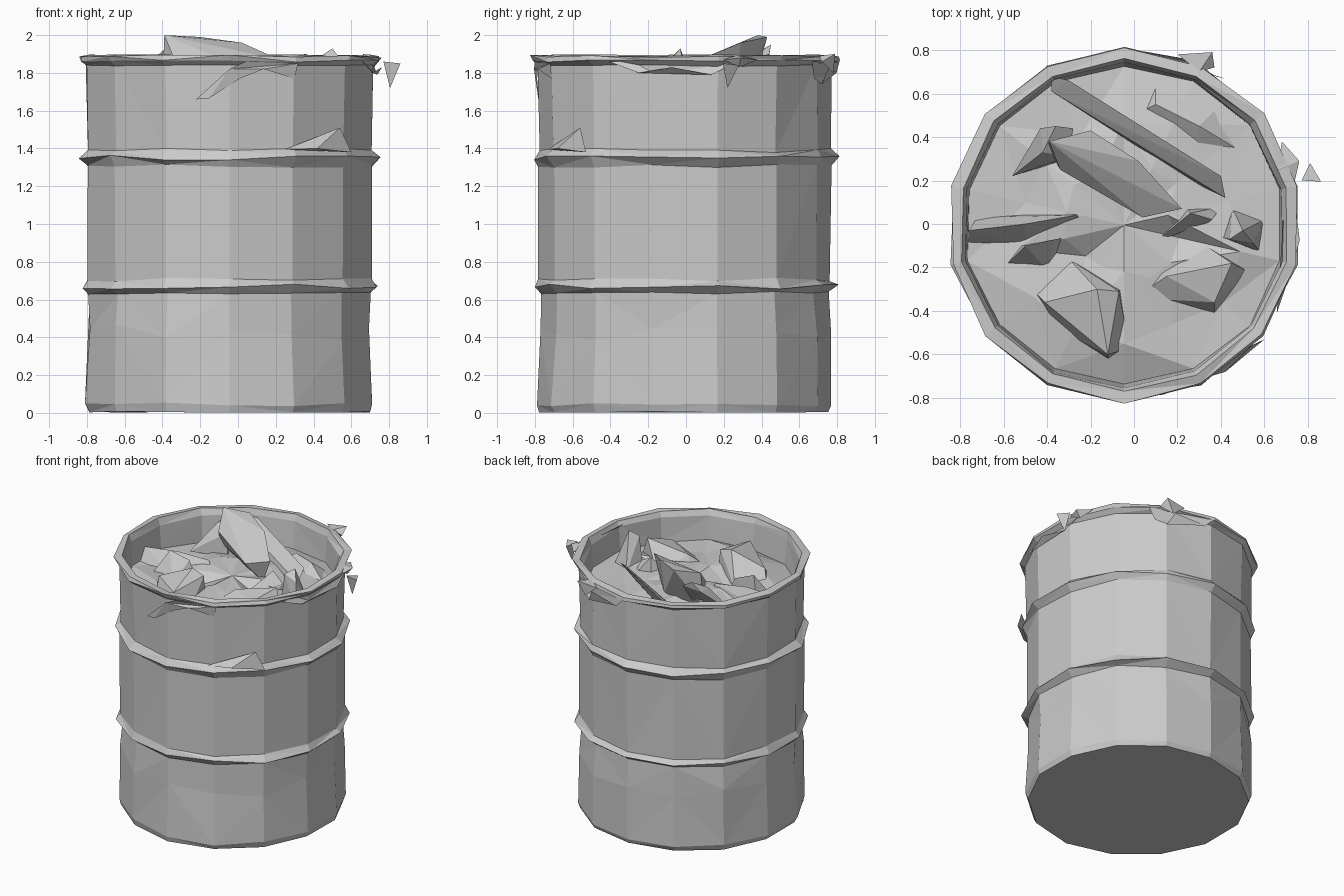
import bpy, bmesh, math, random
from mathutils import Vector

random.seed(7)
CX, CY, SIDES = -0.045, -0.005, 14


def finish(bm, name, recalc=True):
    if recalc:
        bmesh.ops.recalc_face_normals(bm, faces=bm.faces)
    mesh = bpy.data.meshes.new(name)
    bm.to_mesh(mesh)
    bm.free()
    obj = bpy.data.objects.new(name, mesh)
    bpy.context.collection.objects.link(obj)
    return obj


def jit(a):
    return random.uniform(-a, a)


def ring(bm, r, z, jr=0.0, jz=0.0, n=SIDES, phase=0.5):
    out = []
    for i in range(n):
        a = math.tau * (i + phase) / n
        rr = r + jit(jr)
        out.append(bm.verts.new((CX + rr * math.cos(a), CY + rr * math.sin(a), max(0, z + jit(jz)))))
    return out


def bridge(bm, lo, hi):
    n = len(lo)
    for i in range(n):
        j = (i + 1) % n
        if i % 2:
            bm.faces.new((lo[i], lo[j], hi[j]))
            bm.faces.new((lo[i], hi[j], hi[i]))
        else:
            bm.faces.new((lo[i], lo[j], hi[i]))
            bm.faces.new((lo[j], hi[j], hi[i]))


def hull(name, pts):
    """Crumpled solid wrapped round a few points."""
    bm = bmesh.new()
    for p in pts:
        bm.verts.new(p)
    res = bmesh.ops.convex_hull(bm, input=bm.verts)
    loose = [v for v in bm.verts if not v.link_faces]
    bmesh.ops.delete(bm, geom=loose, context='VERTS')
    return finish(bm, name)


def wad(name, outline, top, base=1.64):
    """Crumpled lump: outline on the rubbish level plus raised points."""
    return hull(name, [(x, y, base) for x, y in outline] + list(top))


# Dented drum shell: radius, height, radius jitter, height jitter
profile = [
    (0.765, 0.005, 0.008, 0.004), (0.780, 0.045, 0.008, 0.012),
    (0.768, 0.42, 0.012, 0.05),
    (0.760, 0.635, 0.008, 0.01), (0.805, 0.67, 0.012, 0.015), (0.772, 0.705, 0.008, 0.01),
    (0.772, 1.305, 0.006, 0.01), (0.808, 1.35, 0.012, 0.015), (0.772, 1.39, 0.008, 0.012),
    (0.780, 1.84, 0.006, 0.006), (0.812, 1.862, 0.008, 0.006), (0.815, 1.888, 0.01, 0.008),
    (0.765, 1.892, 0.008, 0.006), (0.745, 1.85, 0.006, 0.006), (0.735, 1.66, 0.006, 0.02),
]
bm = bmesh.new()
rings = [ring(bm, *p) for p in profile]
for lo, hi in zip(rings, rings[1:]):
    bridge(bm, lo, hi)
bm.faces.new(list(reversed(rings[0])))
# Crumpled rubbish surface inside the drum
for r, jz in ((0.52, 0.05), (0.26, 0.05)):
    inner = ring(bm, r, 1.70, 0.06, jz)
    bridge(bm, rings[-1], inner)
    rings.append(inner)
mid = bm.verts.new((CX, CY, 1.72))
for i in range(SIDES):
    bm.faces.new((rings[-1][i], rings[-1][(i + 1) % SIDES], mid))
finish(bm, "drum_shell")

# Tall slanted slab
hull("tall_slab", [(-.39, .38, 2.0), (-.2, .43, 1.99), (.02, .29, 1.96), (.22, .07, 1.87),
                   (.04, .03, 1.82), (-.34, .25, 1.88), (-.4, .36, 1.74), (0, .26, 1.7), (.14, .1, 1.68)])
hull("slab_end", [(-.43, .44, 1.89), (-.36, .45, 1.95), (-.28, .44, 1.9), (-.42, .33, 1.88),
                  (-.3, .31, 1.86), (-.56, .22, 1.68), (-.3, .3, 1.68)])
# Long strip behind the slab
hull("long_strip", [(-.38, .68, 1.82), (-.3, .66, 1.84), (.4, .22, 1.81), (.42, .12, 1.74),
                    (-.38, .61, 1.78), (.26, .2, 1.68), (-.36, .6, 1.66)])
# Lumps of rubbish
wad("left_ridge", [(-.76, -.1), (-.5, -.1), (-.2, 0), (-.25, .06), (-.72, .03)],
    [(-.76, -.03, 1.76), (-.5, -.0, 1.78), (-.27, .04, 1.76)])
wad("left_lump", [(-.6, -.2), (-.4, -.21), (-.3, -.06), (-.52, -.1)],
    [(-.5, -.1, 1.83), (-.36, -.07, 1.78)])
wad("front_lump", [(-.48, -.29), (-.36, -.48), (-.12, -.63), (-.02, -.57), (-.06, -.3), (-.3, -.16)],
    [(-.17, -.3, 1.86), (-.07, -.31, 1.83), (-.12, -.6, 1.8), (-.41, -.36, 1.76)])
wad("right_lump", [(.0, -.34), (.37, -.42), (.53, -.22), (.3, -.08), (.1, -.2)],
    [(.37, -.36, 1.77), (.45, -.18, 1.83), (.15, -.24, 1.76)])
wad("right_spike", [(.4, -.06), (.58, -.13), (.6, .02), (.45, .08)],
    [(.5, -.03, 1.93), (.44, -.07, 1.89), (.55, -.09, 1.86)])
wad("middle_fold", [(.1, -.08), (.3, -.02), (.4, .08), (.24, .08)],
    [(.26, .05, 1.82), (.36, .02, 1.76)])
wad("back_mound", [(.0, .5), (.3, .3), (.55, .3), (.4, .55), (.1, .66)],
    [(.3, .45, 1.74), (.1, .55, 1.72)])

# Torn liner flaps hanging over the rim, as (angle, height) outlines
def flap(name, pts, r):
    bm = bmesh.new()
    vs = []
    for deg, z in pts:
        a = math.radians(deg)
        rr = r + 0.015 * (z > 1.8)
        vs.append(bm.verts.new((CX + rr * math.cos(a), CY + rr * math.sin(a), z)))
    bm.faces.new(vs)
    bmesh.ops.triangulate(bm, faces=bm.faces)
    return finish(bm, name)


flap("front_flap", [(257, 1.66), (262, 1.665), (274, 1.77), (283, 1.82), (296, 1.77), (297, 1.85),
                    (276, 1.86), (270, 1.82)], 0.785)
flap("back_flap", [(55, 1.86), (58, 1.77), (64, 1.74), (68, 1.83), (85, 1.8), (90, 1.87)], 0.805)
flap("right_flap", [(-30, 1.86), (-18, 1.8), (-5, 1.83), (10, 1.79), (22, 1.87)], 0.795)
hull("back_rim_scrap", [(.2, .78, 1.88), (.36, .79, 1.9), (.37, .72, 1.86), (.3, .7, 1.89), (.3, .78, 1.8)])
hull("side_rim_scrap", [(.68, .38, 1.87), (.76, .29, 1.88), (.74, .2, 1.87), (.66, .25, 1.9), (.72, .28, 1.83)])
# Torn wedge sticking out of the front rib
hull("rib_tear", [(.25, -.73, 1.395), (.54, -.56, 1.51), (.6, -.53, 1.38), (.42, -.68, 1.4), (.45, -.6, 1.39)])

# Loose shard beside the rim
hull("loose_shard", [(.77, .2, 1.86), (.86, .195, 1.85), (.81, .28, 1.84), (.805, .22, 1.72)])
# Low-poly flat faces throughout
for o in bpy.context.collection.objects:
    o.data.shade_flat()
